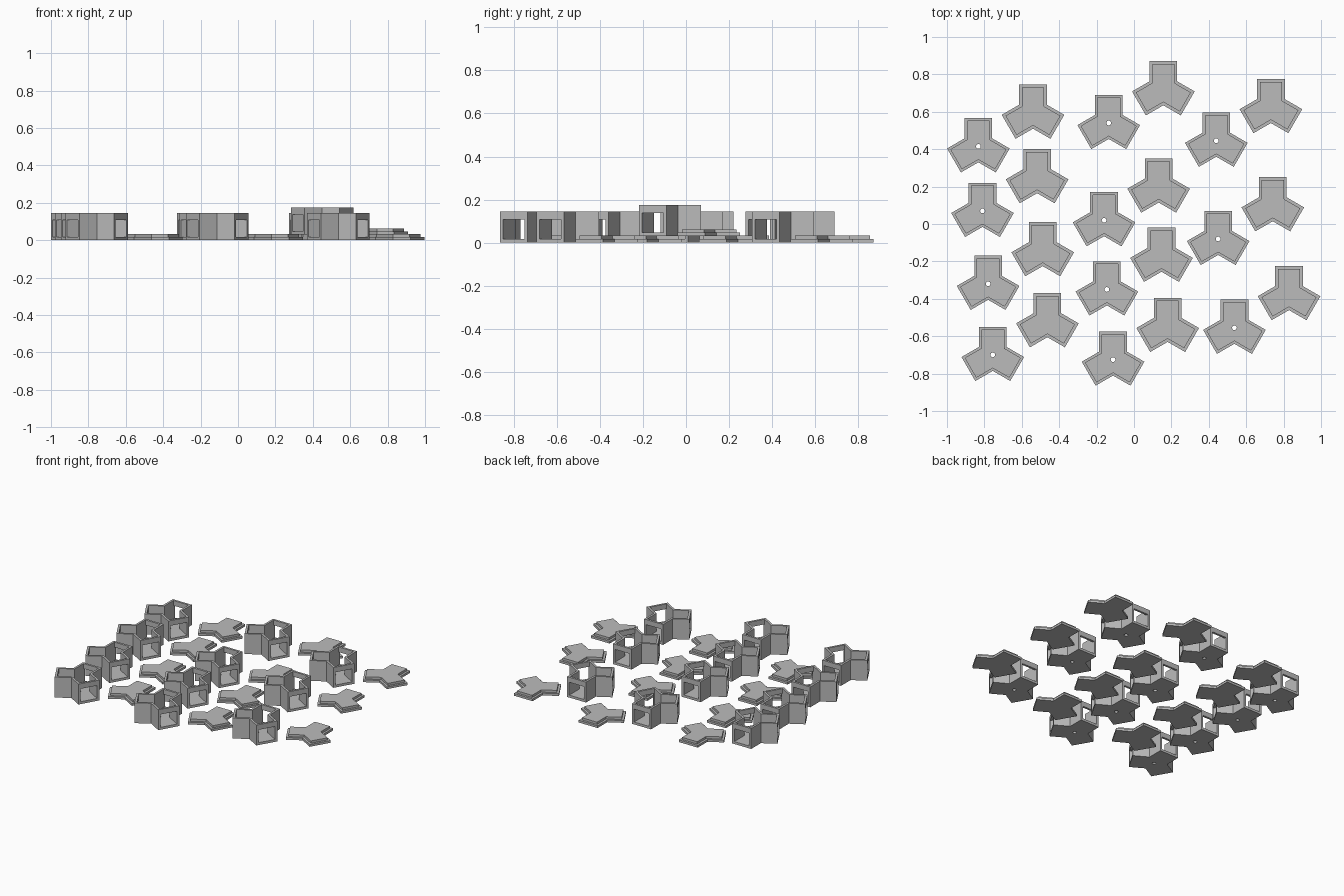
import bpy
import bmesh
from math import sin, cos, pi, sqrt
from mathutils import Vector

cube = bpy.data.objects.get("Cube")
if cube:
    bpy.data.objects.remove(cube, do_unlink=True)

REACH, WIDTH, WALL = 0.1505, 0.148, 0.015   # arm reach, arm width, wall thickness
HEIGHT, FLOOR, WINDOW_TOP = 0.144, 0.016, 0.108
TIER = 0.016                                # thickness of each lid layer
RAISE = 0.03                                # lift of the one raised pair

grey = bpy.data.materials.new("plain grey")
grey.use_nodes = True
colour = (0.5, 0.5, 0.5, 1)
grey.diffuse_color = colour
grey.node_tree.nodes["Principled BSDF"].inputs["Base Color"].default_value = colour


def y_outline(reach, width):
    """Three square-ended arms, 120 degrees apart, counter-clockwise."""
    points = []
    for i in range(3):
        a = pi / 2 + i * 2 * pi / 3
        out, side = Vector((cos(a), sin(a))), Vector((-sin(a), cos(a)))
        points += [out * reach - side * width / 2,
                   out * reach + side * width / 2,
                   out * width / (2 * sqrt(3)) + side * width / 2]
    return points


def circle(radius, count):
    return [Vector((cos(2 * pi * i / count), sin(2 * pi * i / count))) * radius
            for i in range(count)]


def add_prism(bm, outline, z0, z1):
    low = [bm.verts.new((p.x, p.y, z0)) for p in outline]
    high = [bm.verts.new((p.x, p.y, z1)) for p in outline]
    bm.faces.new(low[::-1])
    bm.faces.new(high)
    n = len(outline)
    for i in range(n):
        j = (i + 1) % n
        bm.faces.new((low[i], low[j], high[j], high[i]))


def to_mesh(bm, name):
    mesh = bpy.data.meshes.new(name)
    bm.to_mesh(mesh)
    bm.free()
    mesh.materials.append(grey)
    return mesh


def place(name, mesh, location):
    obj = bpy.data.objects.new(name, mesh)
    obj.location = location
    bpy.context.collection.objects.link(obj)
    return obj


def prism_object(name, outline, z0, z1):
    bm = bmesh.new()
    add_prism(bm, outline, z0, z1)
    return place(name, to_mesh(bm, name), (0, 0, 0))


# Open box: cavity, end windows and drain hole cut from a solid three-armed block
inner = WIDTH - 2 * WALL
block = prism_object("box_block", y_outline(REACH, WIDTH), 0, HEIGHT)
cutters = [
    prism_object("cavity_cutter", y_outline(REACH - WALL, inner), FLOOR, HEIGHT * 2),
    prism_object("window_cutter", y_outline(REACH * 2, inner - 0.002),
                 FLOOR + 0.001, WINDOW_TOP),
    prism_object("hole_cutter", circle(0.0125, 20), -WALL, FLOOR * 2),
]
for cutter in cutters:
    cutter.hide_render = True
    mod = block.modifiers.new(cutter.name, "BOOLEAN")
    mod.operation, mod.solver, mod.object = "DIFFERENCE", "EXACT", cutter
bpy.context.view_layer.update()
box_mesh = bpy.data.meshes.new_from_object(
    block.evaluated_get(bpy.context.evaluated_depsgraph_get()))
box_mesh.name = "box"
for helper in [block] + cutters:
    bpy.data.objects.remove(helper, do_unlink=True)

# Stepped lid: full outline below, inset plug above
bm = bmesh.new()
add_prism(bm, y_outline(REACH, WIDTH), 0, TIER)
add_prism(bm, y_outline(REACH - WALL, inner), TIER, 2 * TIER)
lid_mesh = to_mesh(bm, "lid")

# Each box has its lid lying beside it
centres = [(-0.832, 0.415), (-0.81, 0.07), (-0.78, -0.32), (-0.755, -0.70),
           (-0.135, 0.54), (-0.16, 0.02), (-0.145, -0.35), (-0.112, -0.725),
           (0.44, 0.445), (0.45, -0.08), (0.537, -0.555)]
raised = 9
for i, (x, y) in enumerate(centres):
    z = RAISE if i == raised else 0
    place(f"box_{i + 1}", box_mesh, (x, y, z))
    place(f"lid_{i + 1}", lid_mesh, (x + 0.292, y + 0.18, z))
